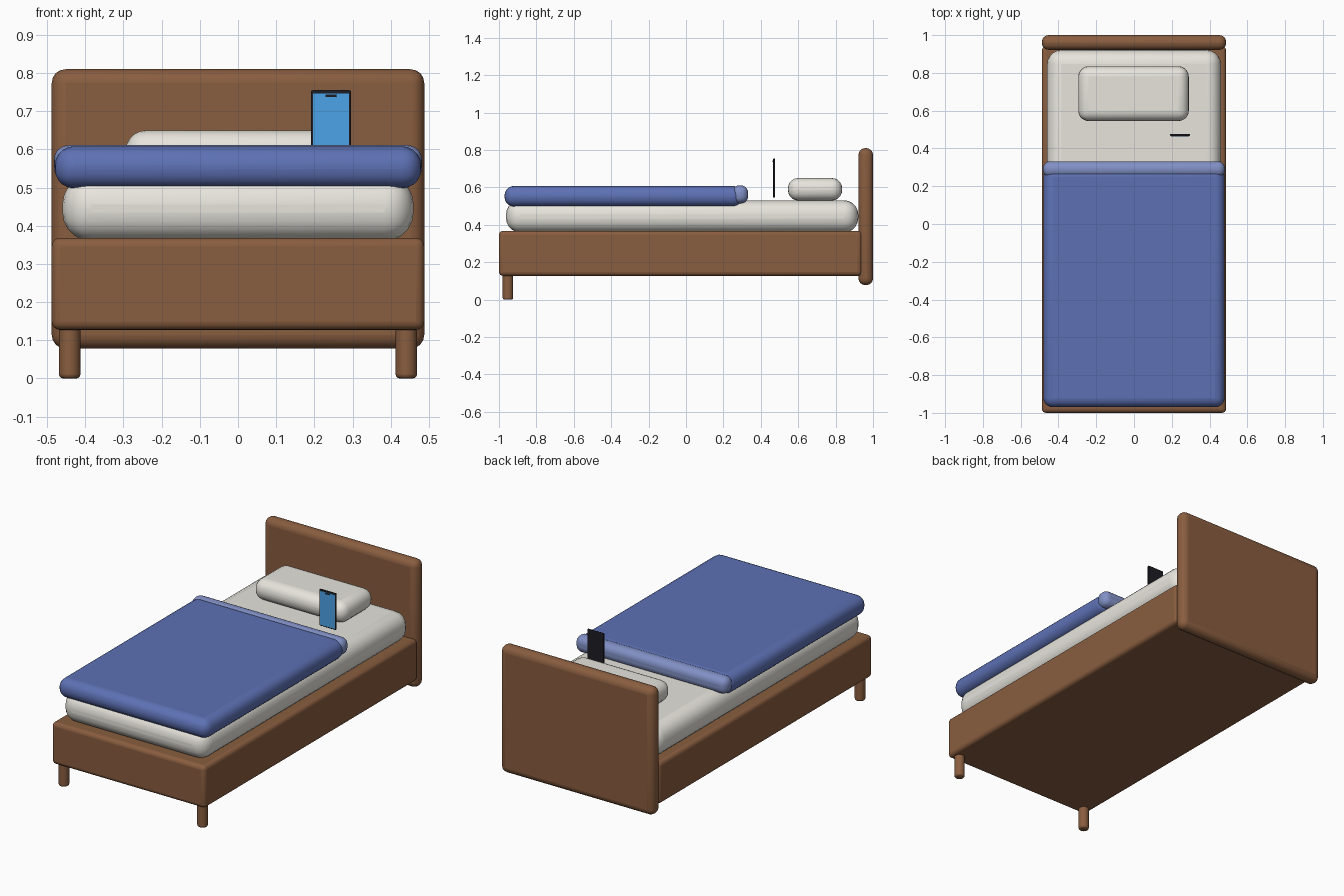
import bpy, bmesh, math
from mathutils import Matrix

if "Cube" in bpy.data.objects:
    bpy.data.objects.remove(bpy.data.objects["Cube"])


def mat(name, r, g, b):
    m = bpy.data.materials.new(name)
    m.diffuse_color = (r, g, b, 1)
    m.use_nodes = True
    m.node_tree.nodes["Principled BSDF"].inputs["Base Color"].default_value = m.diffuse_color
    return m


WOOD = mat("wood", 0.25, 0.11, 0.05)
LINEN = mat("linen", 0.80, 0.78, 0.72)
BLUE = mat("duvet_blue", 0.11, 0.165, 0.46)
LIGHT = mat("fold_blue", 0.22, 0.28, 0.56)
DARK = mat("phone_black", 0.012, 0.012, 0.018)
GLOW = mat("screen_blue", 0.07, 0.37, 0.80)


def finish(name, bm, material, radius, segments):
    me = bpy.data.meshes.new(name)
    bm.to_mesh(me)
    bm.free()
    ob = bpy.data.objects.new(name, me)
    bpy.context.collection.objects.link(ob)
    me.materials.append(material)
    if radius:
        b = ob.modifiers.new("rounding", 'BEVEL')
        b.width, b.segments = radius, segments
        b.limit_method, b.angle_limit = 'ANGLE', math.radians(40)
    bpy.ops.object.select_all(action='DESELECT')
    bpy.context.view_layer.objects.active = ob
    ob.select_set(True)
    bpy.ops.object.shade_smooth_by_angle(angle=math.radians(40))
    return ob


def box(name, x, y, z, material, radius=0.0, segments=4):
    """Rounded box from (min, max) ranges on each axis."""
    bm = bmesh.new()
    size = [r[1] - r[0] for r in (x, y, z)]
    mid = [(r[0] + r[1]) / 2 for r in (x, y, z)]
    bmesh.ops.create_cube(bm, size=1, matrix=Matrix.Translation(mid) @ Matrix.Diagonal((*size, 1)))
    return finish(name, bm, material, radius, segments)


# Wooden frame and headboard
box("bed_frame", (-0.488, 0.488), (-1.0, 0.94), (0.127, 0.368), WOOD, 0.022)
box("headboard", (-0.488, 0.488), (0.922, 1.0), (0.078, 0.81), WOOD, 0.036)

# Front legs
for side, sx in (("left", -1), ("right", 1)):
    bm = bmesh.new()
    bmesh.ops.create_cone(bm, cap_ends=True, segments=24, radius1=0.028, radius2=0.028, depth=0.15,
                          matrix=Matrix.Translation((sx * 0.441, -0.952, 0.075)))
    finish("front_leg_" + side, bm, WOOD, 0.01, 3)

# Bedding
box("mattress", (-0.46, 0.46), (-0.962, 0.921), (0.36, 0.531), LINEN, 0.075, 5)
box("pillow", (-0.295, 0.29), (0.545, 0.835), (0.53, 0.65), LINEN, 0.055, 5)
box("duvet", (-0.48, 0.48), (-0.97, 0.30), (0.498, 0.608), BLUE, 0.05, 5)
box("duvet_fold", (-0.482, 0.482), (0.247, 0.332), (0.515, 0.611), LIGHT, 0.038, 5)

# Phone standing on the bed, screen facing the foot end
box("phone_body", (0.191, 0.296), (0.466, 0.477), (0.545, 0.755), DARK, 0.004, 3)
box("phone_screen", (0.196, 0.291), (0.4645, 0.467), (0.552, 0.747), GLOW)
box("phone_notch", (0.229, 0.258), (0.4625, 0.467), (0.737, 0.744), DARK, 0.001, 2)
